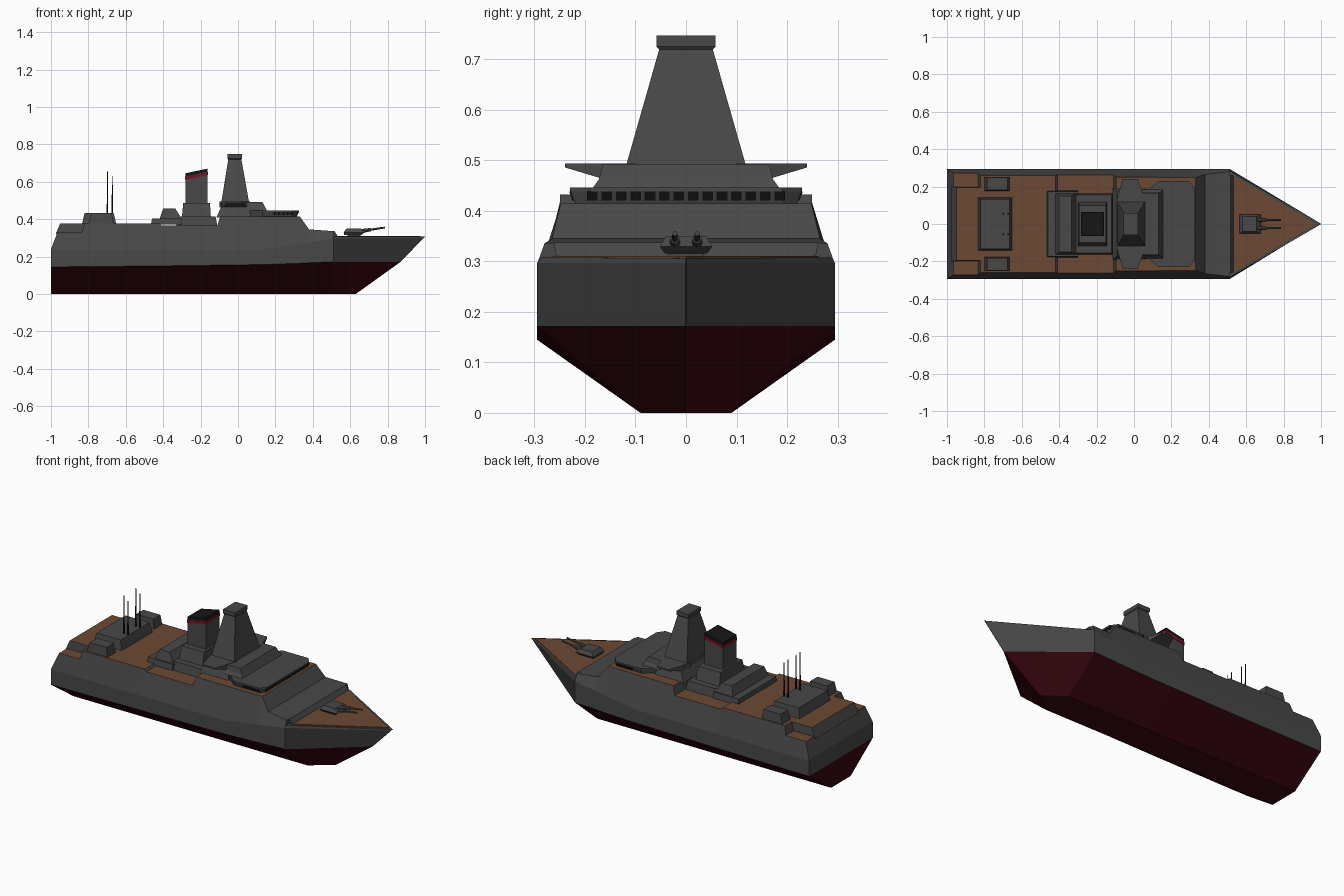
import bpy, bmesh
from mathutils import Vector


def mat(name, r, g, b):
    m = bpy.data.materials.new(name)
    m.diffuse_color = (r, g, b, 1)
    return m


GREY = mat("dark_grey", .065, .065, .065)
RED = mat("hull_red", .04, .002, .005)
BROWN = mat("deck_brown", .15, .065, .033)
BLACK = mat("black", .008, .008, .008)
BAND = mat("band_red", .16, .008, .015)


def loft(name, sections, m=GREY, top=None):
    """Skin equal-length rings of points; level upward faces may get a second material."""
    bm = bmesh.new()
    rings = [[bm.verts.new(p) for p in s] for s in sections]
    n = len(rings[0])
    for a, b in zip(rings, rings[1:]):
        for i in range(n):
            bm.faces.new((a[i], a[(i + 1) % n], b[(i + 1) % n], b[i]))
    bm.faces.new(rings[0])
    bm.faces.new(rings[-1])
    bmesh.ops.remove_doubles(bm, verts=bm.verts, dist=1e-5)
    bmesh.ops.recalc_face_normals(bm, faces=bm.faces)
    bm.normal_update()
    if top:
        for f in bm.faces:
            f.material_index = int(f.normal.z > .999)
    me = bpy.data.meshes.new(name)
    bm.to_mesh(me)
    bm.free()
    me.materials.append(m)
    if top:
        me.materials.append(top)
    ob = bpy.data.objects.new(name, me)
    bpy.context.collection.objects.link(ob)
    return ob


def rect(x0, x1, y, z0, z1=None, cy=0):
    z1 = z0 if z1 is None else z1
    return [(x0, cy - y, z0), (x1, cy - y, z1), (x1, cy + y, z1), (x0, cy + y, z0)]


def frustum(name, *rects, m=GREY, top=None, cy=0):
    return loft(name, [rect(*r, cy=cy) for r in rects], m, top)


def rod(name, p, q, r0, r1, m=GREY, n=8):
    p, q = Vector(p), Vector(q)
    bpy.ops.mesh.primitive_cone_add(vertices=n, radius1=r0, radius2=r1,
                                    depth=(q - p).length, location=(p + q) / 2)
    o = bpy.context.object
    o.rotation_euler = (q - p).to_track_quat('Z', 'Y').to_euler()
    o.name = name
    o.data.materials.append(m)


# Red underwater hull
def keel(x, k, xw, w, z):
    return [(x, -k, 0), (x, k, 0), (xw, w, z), (xw, -w, z)]


loft("lower_hull", [keel(-1, .09, -1, .295, .145), keel(0, .09, 0, .295, .155),
                    keel(.51, .09, .51, .295, .172), keel(.63, .001, .87, .001, .172)], RED)

# Grey hull sides with deck: x, waterline, knuckle, top half-width, top height
stations = [(-1, .145, .235, .294, .24), (-.965, .145, .235, .272, .33),
            (-.835, .146, .235, .272, .33), (-.82, .146, .235, .26, .378),
            (-.42, .15, .235, .26, .378), (-.41, .15, .235, .262, .366),
            (-.11, .154, .235, .262, .366), (-.095, .154, .235, .25, .415),
            (.12, .157, .235, .25, .415), (.33, .164, .268, .248, .415),
            (.38, .167, .276, .265, .345), (.51, .172, .295, .28, .336)]
loft("upper_hull", [[(x, -.295, w), (x, -.295, k), (x, -y, z), (x, y, z), (x, .295, k), (x, .295, w)]
                    for x, w, k, y, z in stations], GREY, BROWN)
frustum("stern_deck", (-.975, -.81, .2, .32), (-.95, -.81, .195, .378), top=BROWN)

# Bow
loft("bow", [[(.51, -.295, .172), (.51, .295, .172), (.51, .295, .297), (.51, .285, .308), (.51, -.285, .308), (.51, -.295, .297)],
             [(.87, -.001, .172), (.87, .001, .172), (.99, .001, .297), (1, .001, .306), (1, -.001, .306), (.99, -.001, .297)]])
loft("foredeck", [[(.525, -.262, z), (.975, 0, z), (.525, .262, z)] for z in (.3, .311)], BROWN)
frustum("breakwater", (.45, .54, .255, .30), (.45, .515, .262, .337))

# Bridge with window rows
def plan(z, e=0):
    return [(.065, -.17, z), (.13, -.23 + e, z), (.295, -.23 + e, z), (.325 - e, -.19, z),
            (.325 - e, .19, z), (.295, .23 - e, z), (.13, .23 - e, z), (.065, .17, z)]


loft("bridge", [plan(.41, .012), plan(.438, .002), plan(.438), plan(.446)])
for i in range(14):
    frustum("front_window", (.30, .318, .0105, .421), (.30, .326, .0105, .438),
            m=BLACK, cy=(i - 6.5) * .0285)
for s in (-1, 1):
    for i in range(5):
        x = .19 + i * .022
        frustum("side_window", (x, x + .016, .012, .421), (x, x + .016, .018, .438),
                m=BLACK, cy=s * .213)
frustum("upper_bridge", (.04, .155, .185, .445), (.04, .145, .172, .463), (.04, .13, .165, .492))

# Mast, mast house and wings
frustum("mast_house", (-.115, .07, .19, .41), (-.09, .06, .17, .465), (-.09, .06, .13, .49))
for s in (-1, 1):
    loft("bridge_wing", [[(a, s * y, z), (b, s * y, z), (b, s * y, .494), (a, s * y, .494)]
                         for y, a, b, z in ((.1, -.1, .065, .463), (.17, -.08, .045, .465), (.24, -.06, .02, .486))])
frustum("mast", (-.09, .06, .12, .485), (-.052, .018, .053, .72), (-.057, .022, .058, .725),
        (-.057, .022, .058, .747))

# Funnel
frustum("funnel_house", (-.33, -.11, .165, .36), (-.33, -.12, .155, .415))
frustum("funnel_casing", (-.3, -.145, .12, .41), (-.293, -.15, .1, .487))
X = (-.282, -.163, .062)
frustum("funnel", (*X, .48), (*X, .61, .635))
frustum("funnel_band", (-.284, -.161, .064, .61, .635), (-.284, -.161, .064, .628, .653), m=BAND)
frustum("funnel_cap", (*X, .628, .653), (*X, .645, .67), m=BLACK)

# Aft deckhouse
frustum("aft_house_base", (-.465, -.3, .178, .37), (-.46, -.3, .173, .404))
frustum("aft_house", (-.42, -.3, .165, .4), (-.4, -.335, .15, .457))

# Stern deckhouse, side lockers and whip aerials
frustum("stern_house", (-.835, -.65, .143, .37), (-.82, -.665, .133, .434))
for s in (-1, 1):
    frustum("side_locker", (-.8, -.665, .038, .37), (-.785, -.675, .034, .432), cy=s * .215)
    for x, h in ((-.698, .655), (-.672, .63)):
        rod("aerial", (x, s * .055, .43), (x, s * .055, h), .005, .002, BLACK, 6)

# Twin deck gun
frustum("gun_base", (.585, .655, .035, .305), (.585, .655, .035, .32))
frustum("gun_turret", (.567, .66, .042, .316), (.565, .678, .052, .329), (.58, .655, .04, .35))
for s in (-1, 1):
    rod("gun_sleeve", (.64, s * .022, .333), (.71, s * .022, .344), .012, .009)
    rod("gun_barrel", (.69, s * .022, .341), (.785, s * .022, .355), .006, .005)
